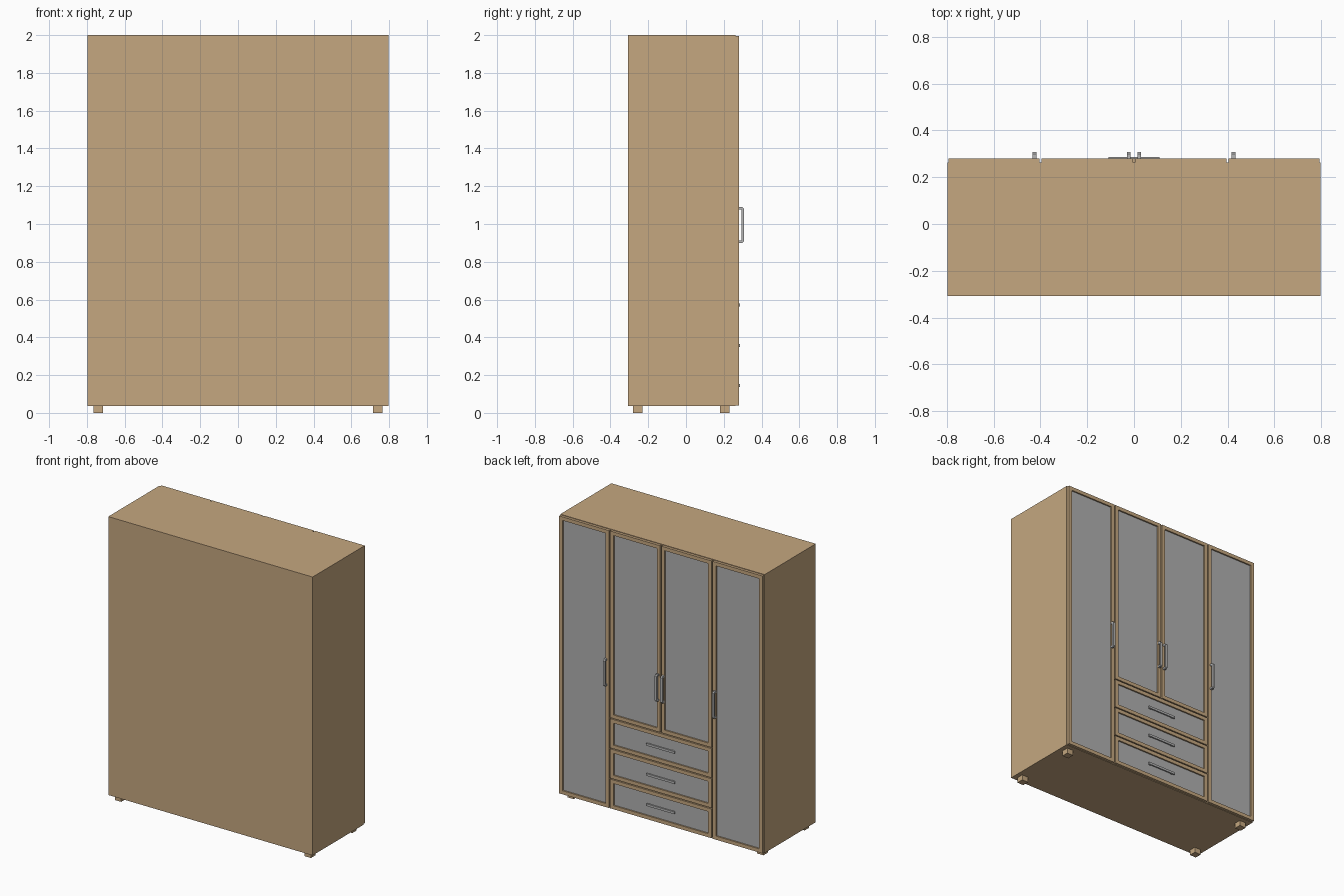
import bpy, bmesh
from mathutils import Vector

if "Cube" in bpy.data.objects:
    bpy.data.objects.remove(bpy.data.objects["Cube"])


def material(name, rgb):
    m = bpy.data.materials.new(name)
    m.diffuse_color = (*rgb, 1)
    m.use_nodes = True
    m.node_tree.nodes["Principled BSDF"].inputs["Base Color"].default_value = m.diffuse_color
    return m


WOOD = material("light_wood", (0.556, 0.386, 0.215))
PANEL = material("grey_panel", (0.44, 0.44, 0.44))
METAL = material("handle_metal", (0.46, 0.46, 0.46))


def finish(bm, name, *mats):
    bmesh.ops.recalc_face_normals(bm, faces=bm.faces)
    me = bpy.data.meshes.new(name)
    bm.to_mesh(me)
    bm.free()
    for m in mats:
        me.materials.append(m)
    ob = bpy.data.objects.new(name, me)
    bpy.context.collection.objects.link(ob)
    return ob


def cube(x0, x1, y0, y1, z0, z1):
    bm = bmesh.new()
    bmesh.ops.create_cube(bm, size=1)
    for v in bm.verts:
        v.co = Vector((x1 if v.co.x > 0 else x0,
                       y1 if v.co.y > 0 else y0,
                       z1 if v.co.z > 0 else z0))
    return bm


def framed_front(name, x0, x1, z0, z1):
    """Wooden frame with a recessed grey panel, facing +y."""
    bm = cube(x0, x1, 0.262, 0.281, z0, z1)
    bm.normal_update()
    front = max(bm.faces, key=lambda f: f.calc_center_median().y)
    bmesh.ops.inset_region(bm, faces=[front], thickness=0.036)
    inner = bmesh.ops.extrude_discrete_faces(bm, faces=[front])["faces"][0]
    for v in inner.verts:
        v.co.y -= 0.01
    inner.material_index = 1
    return finish(bm, name, WOOD, PANEL)


def pull_handle(name, x):
    """Upright bracket with chamfered corners, extruded along x."""
    y0, y1, z0, z1, t, c = 0.279, 0.307, 0.90, 1.09, 0.013, 0.008
    pts = [(y0, z0), (y1 - c, z0), (y1, z0 + c), (y1, z1 - c), (y1 - c, z1), (y0, z1),
           (y0, z1 - t), (y1 - t, z1 - t), (y1 - t, z0 + t), (y0, z0 + t)]
    bm = bmesh.new()
    face = bm.faces.new([bm.verts.new((x - 0.008, y, z)) for y, z in pts])
    new = bmesh.ops.extrude_face_region(bm, geom=[face])["geom"]
    verts = [g for g in new if isinstance(g, bmesh.types.BMVert)]
    bmesh.ops.translate(bm, verts=verts, vec=(0.016, 0, 0))
    return finish(bm, name, METAL)


# cabinet body
finish(cube(-0.797, 0.797, -0.307, 0.262, 0.037, 2.0), "cabinet_body", WOOD)

# doors, pulls and feet on both sides
for s, side in ((1, "left"), (-1, "right")):
    def span(a, b):
        return sorted((s * a, s * b))
    framed_front(f"outer_door_{side}", *span(0.405, 0.793), 0.04, 1.996)
    framed_front(f"inner_door_{side}", *span(0.005, 0.395), 0.68, 1.996)
    pull_handle(f"outer_door_handle_{side}", s * 0.426)
    pull_handle(f"inner_door_handle_{side}", s * 0.022)
    for y, end in ((-0.28, "rear"), (0.18, "front")):
        finish(cube(*span(0.715, 0.765), y, y + 0.05, 0, 0.04), f"foot_{end}_{side}", WOOD)

# three drawers with slim bar handles
for i in range(3):
    z = 0.144 + i * 0.213
    framed_front(f"drawer_{i + 1}", -0.395, 0.395, z - 0.103, z + 0.103)
    finish(cube(-0.11, 0.11, 0.278, 0.287, z - 0.008, z + 0.008), f"drawer_handle_{i + 1}", METAL)
    for x in (-0.09, 0.09):
        finish(cube(x - 0.008, x + 0.008, 0.270, 0.279, z - 0.006, z + 0.006),
               f"drawer_handle_post_{i + 1}", METAL)
